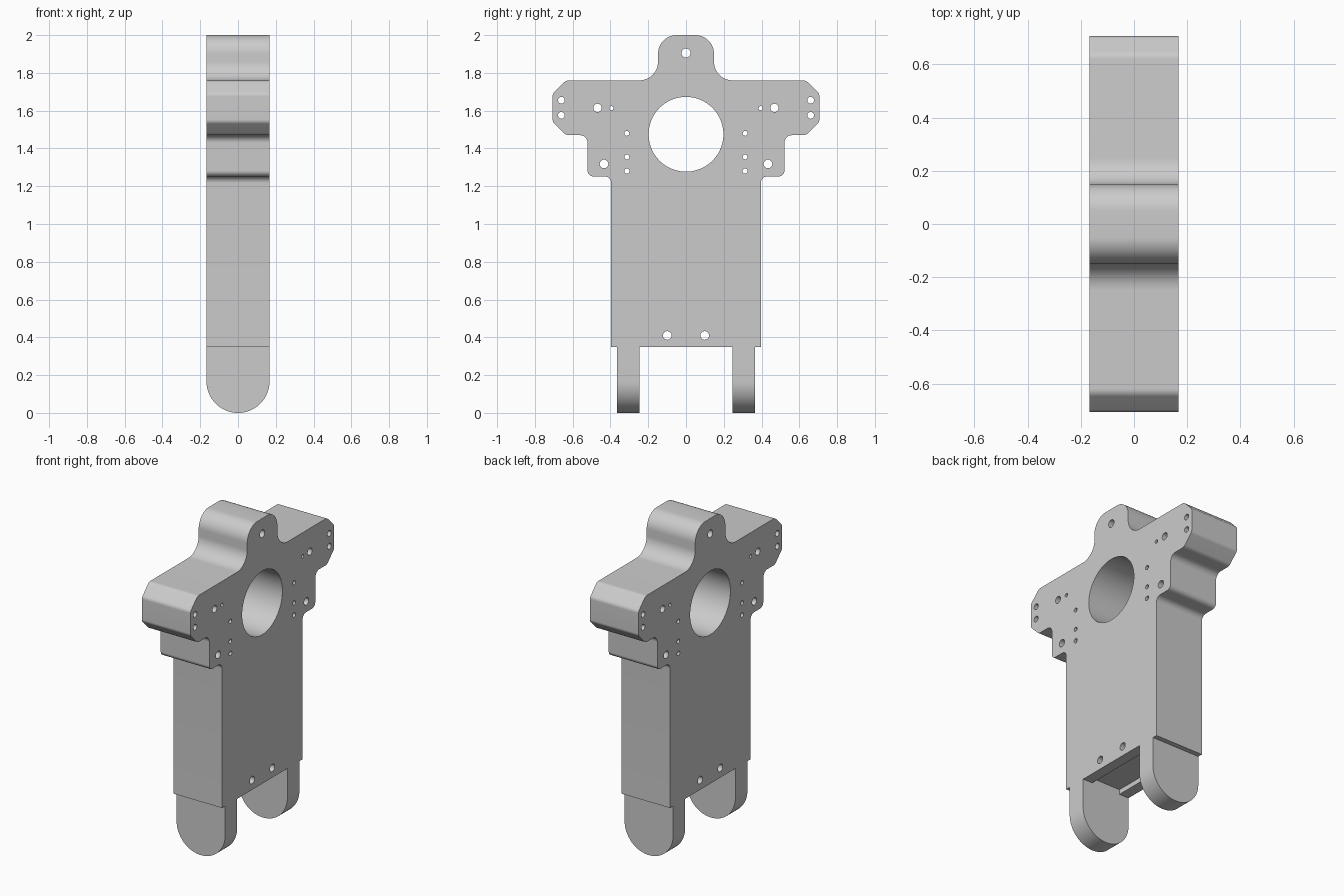
import bpy, bmesh
from math import pi, tau, sin, cos
from mathutils import Vector

cube = bpy.data.objects.get("Cube")
if cube:
    bpy.data.objects.remove(cube, do_unlink=True)

HALF = 0.167          # half thickness of the plate
BASE = 0.35           # height of the plate's lower edge

metal = bpy.data.materials.new("light grey metal")
metal.use_nodes = True
GREY = (0.6, 0.6, 0.6, 1)
metal.diffuse_color = GREY
metal.node_tree.nodes["Principled BSDF"].inputs["Base Color"].default_value = GREY


def fillet(corners, steps=10):
    """Round a closed outline given as (u, v, radius) corners."""
    out = []
    for i, (u, v, r) in enumerate(corners):
        p = Vector((u, v))
        if r == 0:
            out.append(p)
            continue
        a = (Vector(corners[i - 1][:2]) - p).normalized()
        b = (Vector(corners[(i + 1) % len(corners)][:2]) - p).normalized()
        half = a.angle(b) / 2
        centre = p + (a + b).normalized() * (r / sin(half))
        reach = r * cos(half) / sin(half)
        start, end = p + a * reach - centre, p + b * reach - centre
        for k in range(steps + 1):
            out.append(centre + start.lerp(end, k / steps).normalized() * r)
    return out


def circle(u, v, r):
    n = 64 if r > 0.1 else 20
    return [Vector((u + r * cos(tau * k / n), v + r * sin(tau * k / n))) for k in range(n)]


def extruded(name, outlines, depth, rotation, location=(0, 0, 0)):
    """Fill outlines (inner ones become holes), extrude both ways, return a mesh object."""
    curve = bpy.data.curves.new(name, "CURVE")
    curve.dimensions = "2D"
    curve.fill_mode = "BOTH"
    curve.extrude = depth
    for points in outlines:
        spline = curve.splines.new("POLY")
        spline.points.add(len(points) - 1)
        for sp, p in zip(spline.points, points):
            sp.co = (p.x, p.y, 0, 1)
        spline.use_cyclic_u = True
    obj = bpy.data.objects.new(name, curve)
    bpy.context.collection.objects.link(obj)
    obj.rotation_euler, obj.location = rotation, location
    select(obj)
    bpy.ops.object.convert(target="MESH")
    obj = bpy.context.object
    bpy.ops.object.transform_apply(location=True, rotation=True, scale=True)
    bm = bmesh.new()
    bm.from_mesh(obj.data)
    bmesh.ops.remove_doubles(bm, verts=bm.verts, dist=0.0001)
    bmesh.ops.recalc_face_normals(bm, faces=bm.faces)
    bm.to_mesh(obj.data)
    bm.free()
    obj.data.materials.clear()
    obj.data.materials.append(metal)
    return obj


def select(obj):
    bpy.ops.object.select_all(action="DESELECT")
    obj.select_set(True)
    bpy.context.view_layer.objects.active = obj


def smooth(obj):
    select(obj)
    bpy.ops.object.shade_smooth_by_angle(angle=pi / 7)


# Plate outline: one half, mirrored
half = [
    (0.396, BASE, 0), (0.396, 1.252, 0.035), (0.521, 1.252, 0.03),
    (0.521, 1.47, 0.04), (0.636, 1.47, 0.04), (0.706, 1.54, 0.03),
    (0.706, 1.69, 0.03), (0.636, 1.76, 0.04), (0.148, 1.76, 0.1),
    (0.148, 2.0, 0.098),
]
outline = fillet(half + [(-u, v, r) for u, v, r in reversed(half)])

# Bore and drilled holes
holes = [circle(0, 1.475, 0.198), circle(0, 1.905, 0.024)]
drilled = [
    (0.66, 1.655, 0.018), (0.66, 1.575, 0.018), (0.468, 1.615, 0.022),
    (0.395, 1.613, 0.011), (0.313, 1.48, 0.013), (0.313, 1.355, 0.013),
    (0.313, 1.28, 0.014), (0.434, 1.318, 0.023), (0.099, 0.41, 0.023),
]
for u, v, r in drilled:
    holes += [circle(s * u, v, r) for s in (1, -1)]
plate = extruded("plate", [outline] + holes, HALF, (pi / 2, 0, pi / 2))

# Shallow groove under the plate, between the legs
bpy.ops.mesh.primitive_cube_add(size=1, location=(0, 0, BASE))
cutter = bpy.context.object
cutter.name = "groove_cutter"
cutter.scale = (0.2, 0.494, 0.06)
cutter.hide_render = True
cut = plate.modifiers.new("groove", "BOOLEAN")
cut.operation, cut.solver, cut.object = "DIFFERENCE", "EXACT", cutter
select(plate)
bpy.ops.object.modifier_apply(modifier=cut.name)
bpy.data.objects.remove(cutter, do_unlink=True)
smooth(plate)

# Round-ended legs
tab = [Vector((HALF, BASE)), Vector((-HALF, BASE))]
tab += [Vector((HALF * cos(pi + pi * k / 32), HALF + HALF * sin(pi + pi * k / 32))) for k in range(33)]
for name, side in (("front_leg", -1), ("back_leg", 1)):
    smooth(extruded(name, [tab], 0.059, (pi / 2, 0, 0), (0, side * 0.306, 0)))
